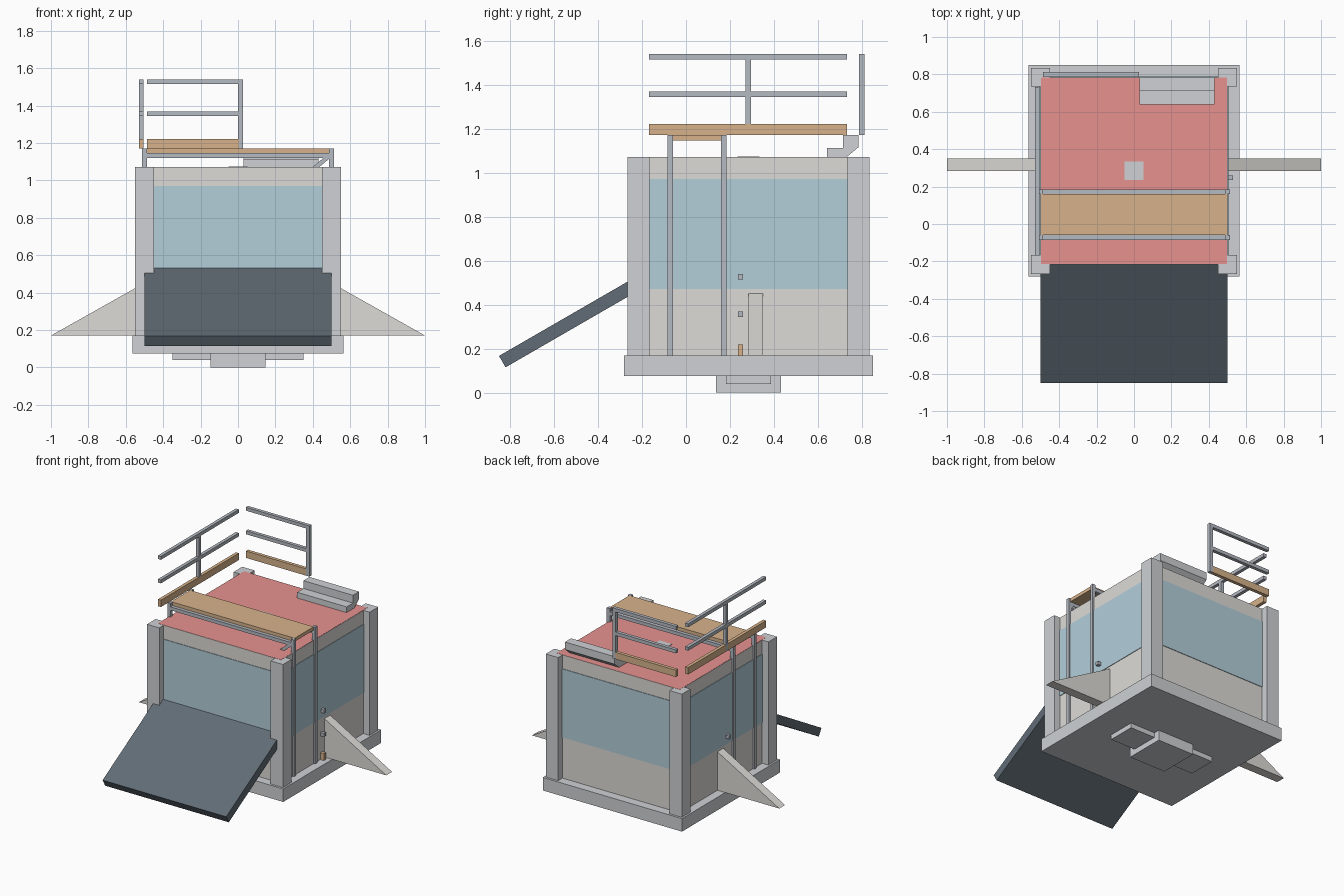
import bpy, bmesh
from math import radians, hypot, atan2, cos, sin
from mathutils import Matrix

if "Cube" in bpy.data.objects:
    bpy.data.objects.remove(bpy.data.objects["Cube"])


def mat(name, rgb):
    m = bpy.data.materials.new(name)
    m.diffuse_color = (*rgb, 1)
    m.use_nodes = True
    m.node_tree.nodes["Principled BSDF"].inputs["Base Color"].default_value = m.diffuse_color
    return m


RED = mat("red", (0.80, 0.29, 0.28))
BLUE = mat("window_blue", (0.45, 0.62, 0.70))
WOOD = mat("wood", (0.68, 0.45, 0.26))
DARK = mat("dark_slate", (0.12, 0.15, 0.18))
STEEL = mat("steel", (0.46, 0.49, 0.54))
CONCRETE = mat("concrete", (0.62, 0.64, 0.66))
PLASTER = mat("plaster", (0.72, 0.71, 0.68))


def finish(name, bm, m):
    bmesh.ops.recalc_face_normals(bm, faces=bm.faces)
    me = bpy.data.meshes.new(name)
    bm.to_mesh(me)
    bm.free()
    ob = bpy.data.objects.new(name, me)
    bpy.context.collection.objects.link(ob)
    me.materials.append(m)
    return ob


def box(name, x, y, z, m):
    """Box from (min, max) ranges on each axis."""
    bm = bmesh.new()
    bmesh.ops.create_cube(bm, size=1)
    for v in bm.verts:
        for i, r in enumerate((x, y, z)):
            v.co[i] = r[0] if v.co[i] < 0 else r[1]
    return finish(name, bm, m)


def prism(name, pts, axis, lo, hi, m):
    """Extrude a profile along x (points are y,z) or y (points are x,z)."""
    bm = bmesh.new()
    put = (lambda p, t: (t, *p)) if axis == 'x' else (lambda p, t: (p[0], t, p[1]))
    face = bm.faces.new([bm.verts.new(put(p, lo)) for p in pts])
    ext = bmesh.ops.extrude_face_region(bm, geom=[face])
    for v in ext["geom"]:
        if isinstance(v, bmesh.types.BMVert):
            v.co["xyz".index(axis)] = hi
    return finish(name, bm, m)


CY = 0.284             # centre of the room in y
F, B = CY - 0.5, CY + 0.5
FLOOR, TOP = 0.17, 1.07

# Base slab and stepped footing under it
box("base_slab", (-0.563, 0.563), (CY - 0.566, CY + 0.566), (0.075, FLOOR), CONCRETE)
box("footing_wide", (-0.35, 0.35), (CY - 0.103, CY + 0.103), (0.04, 0.08), CONCRETE)
box("footing_deep", (-0.148, 0.148), (CY - 0.148, CY + 0.148), (0, 0.08), CONCRETE)

# Room volume with its red roof
box("room_block", (-0.498, 0.498), (F + .002, B - .002), (FLOOR, TOP + .001), RED)
box("column_top", (-0.05, 0.05), (CY - 0.05, CY + 0.05), (TOP - 0.02, TOP + 0.004), CONCRETE)

# Walls and windows on all four sides
for name, z, m, d in (("lower_wall", (FLOOR, 0.47), PLASTER, 0),
                      ("window", (0.47, 0.97), BLUE, 0.004),
                      ("upper_wall", (0.97, TOP), PLASTER, 0)):
    for side, s in (("left", -1), ("right", 1)):
        xs = sorted((s * 0.48, s * (0.5 + d)))
        box(f"{name}_{side}", xs, (CY - 0.45, CY + 0.45), z, m)
    for side, s in (("front", -1), ("back", 1)):
        ys = sorted((CY + s * 0.48, CY + s * (0.5 + d)))
        box(f"{name}_{side}", (-0.45, 0.45), ys, z, m)

# Corner columns, side wedges
for side, s in (("left", -1), ("right", 1)):
    for end, t in (("front", -1), ("back", 1)):
        box(f"corner_column_{end}_{side}", sorted((s * 0.45, s * 0.55)),
            sorted((CY + t * 0.45, CY + t * 0.55)), (FLOOR, TOP), CONCRETE)
    prism(f"side_wedge_{side}", [(s * 0.49, FLOOR), (s, FLOOR), (s * 0.49, 0.457)],
          'y', CY, CY + 0.067, PLASTER)

# Sloping front ramp
c, n = cos(radians(30)), sin(radians(30))
L, T = 0.76, 0.06
y0, z0 = -0.85, 0.167
prism("front_ramp", [(y0, z0), (y0 + T * n, z0 - T * c),
                     (y0 + L * c + T * n, z0 + L * n - T * c), (y0 + L * c, z0 + L * n)],
      'x', -0.5, 0.5, DARK)

# Trestle frames carrying the plank
for end, y in (("front", (-0.085, -0.06)), ("back", (0.16, 0.185))):
    for side, s in (("left", -1), ("right", 1)):
        box(f"trestle_post_{end}_{side}", sorted((s * 0.487, s * 0.512)), y, (FLOOR, 1.17), STEEL)
    box(f"trestle_bar_{end}", (-0.49, 0.49), y, (1.12, 1.145), STEEL)
prism("trestle_brace", [(0.385, 1.06), (0.42, 1.06), (0.50, 1.125), (0.50, 1.155)],
      'y', -0.085, -0.062, STEEL)
box("plank", (-0.5, 0.5), (-0.06, 0.16), (1.145, 1.17), WOOD)


# Guard rails: two bars and a toe board
def rails(name, x, y, z):
    box(name + "_toe_board", x, y, (z, z + 0.05), WOOD)
    for part, h in (("middle", 0.173), ("top", 0.345)):
        box(f"{name}_{part}_rail", x, y, (z + h, z + h + 0.025), STEEL)


rails("left_guard", (-0.53, -0.506), (-0.168, 0.732), 1.17)
box("left_guard_post", (-0.53, -0.506), (0.27, 0.296), (1.17, 1.54), STEEL)
rails("back_guard", (-0.487, 0.005), (0.787, 0.812), 1.17)
box("back_guard_post", (0.0, 0.026), (0.787, 0.812), (1.17, 1.54), STEEL)
rails("inner_guard", (-0.53, 0.53), (0.236, 0.26), FLOOR)

# Top of the stair rising through the roof
prism("stair_top", [(0.64, 1.05), (0.705, 1.05), (0.783, 1.115), (0.783, 1.17),
                    (0.713, 1.17), (0.713, 1.113), (0.64, 1.113)],
      'x', 0.03, 0.43, CONCRETE)
